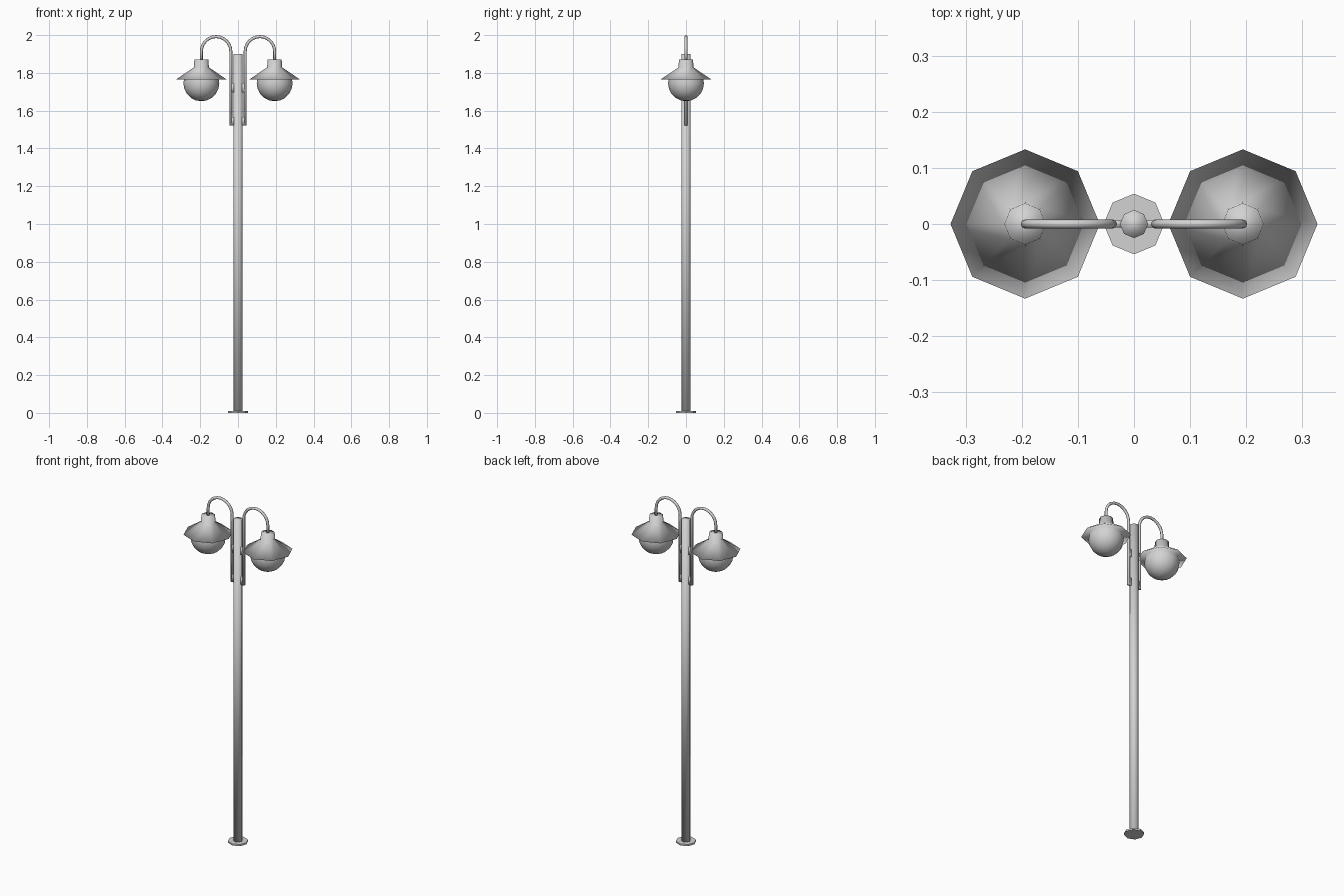
import bpy, bmesh, math
from mathutils import Vector

default = bpy.data.objects.get("Cube")
if default:
    bpy.data.objects.remove(default, do_unlink=True)

COLOUR = (0.65, 0.65, 0.65, 1)
grey = bpy.data.materials.new("light_grey_metal")
grey.use_nodes = True
grey.diffuse_color = COLOUR
grey.node_tree.nodes["Principled BSDF"].inputs["Base Color"].default_value = COLOUR


def finish(name, bm, smooth=True):
    bmesh.ops.recalc_face_normals(bm, faces=bm.faces)
    for face in bm.faces:
        face.smooth = smooth
    mesh = bpy.data.meshes.new(name)
    bm.to_mesh(mesh)
    bm.free()
    mesh.materials.append(grey)
    bpy.context.collection.objects.link(bpy.data.objects.new(name, mesh))


def skin(bm, rings):
    """Join rings of vertices with quads and cap both ends."""
    sides = len(rings[0])
    for a, b in zip(rings, rings[1:]):
        for i in range(sides):
            j = (i + 1) % sides
            bm.faces.new((a[i], a[j], b[j], b[i]))
    bm.faces.new(rings[0])
    bm.faces.new(rings[-1])


def turns(sides=8):
    return [2 * math.pi * i / sides for i in range(sides)]


def lathe(name, profile, x=0.0, smooth=True):
    """Turn a (radius, height) profile around a vertical axis."""
    bm = bmesh.new()
    skin(bm, [[bm.verts.new((x + r * math.cos(a), r * math.sin(a), z)) for a in turns()]
              for r, z in profile])
    finish(name, bm, smooth)


def tube(name, path, radius):
    """Sweep a round section along a path lying in the xz plane."""
    bm = bmesh.new()
    rings = []
    side = Vector((0, 1, 0))
    for k, p in enumerate(path):
        t = (path[min(k + 1, len(path) - 1)] - path[max(k - 1, 0)]).normalized()
        up = t.cross(side)
        rings.append([bm.verts.new(p + radius * (math.cos(a) * side + math.sin(a) * up))
                      for a in turns()])
    skin(bm, rings)
    finish(name, bm)


def globe(name, x, z, radius, cut):
    """Sphere trimmed where it meets the underside of the shade."""
    bm = bmesh.new()
    bmesh.ops.create_uvsphere(bm, u_segments=16, v_segments=10, radius=radius)
    bmesh.ops.translate(bm, verts=bm.verts, vec=(x, 0, z))
    bmesh.ops.bisect_plane(bm, geom=bm.verts[:] + bm.edges[:] + bm.faces[:],
                           plane_co=(0, 0, cut), plane_no=(0, 0, 1), clear_outer=True)
    finish(name, bm)


def bracket(name, x, z, height):
    bm = bmesh.new()
    bmesh.ops.create_cube(bm, size=1)
    bmesh.ops.scale(bm, verts=bm.verts, vec=(0.018, 0.013, height))
    bmesh.ops.translate(bm, verts=bm.verts, vec=(x, 0, z))
    finish(name, bm)


# Post and foot
lathe("base_plate", [(0.054, 0), (0.054, 0.01)], smooth=False)
lathe("post", [(0.025, 0.005), (0.025, 1.9)])

LAMP_X, LEG_X, RIM_Z = 0.194, 0.038, 1.766
MID, BEND = (LAMP_X + LEG_X) / 2, (LAMP_X - LEG_X) / 2

for label, s in (("left", 1), ("right", -1)):
    # Curved arm: straight leg beside the post, half circle, drop to the lamp
    path = [Vector((s * LEG_X, 0, 1.522))]
    for i in range(13):
        a = math.pi * (1 - i / 12)
        path.append(Vector((s * (MID + BEND * math.cos(a)), 0, 1.914 + BEND * math.sin(a))))
    path.append(Vector((s * LAMP_X, 0, 1.86)))
    tube(label + "_arm", path, 0.008)

    # Brackets tying the arm to the post
    for part, z in (("lower", 1.545), ("upper", 1.72)):
        bracket(f"{label}_{part}_bracket", s * 0.03, z, 0.045)

    # Conical shade with a neck and a flat underside, and the globe below it
    lathe(label + "_shade", [(0.133, RIM_Z), (0.04, 1.829), (0.037, 1.872)], s * LAMP_X)
    globe(label + "_globe", s * LAMP_X, 1.745, 0.095, RIM_Z)
